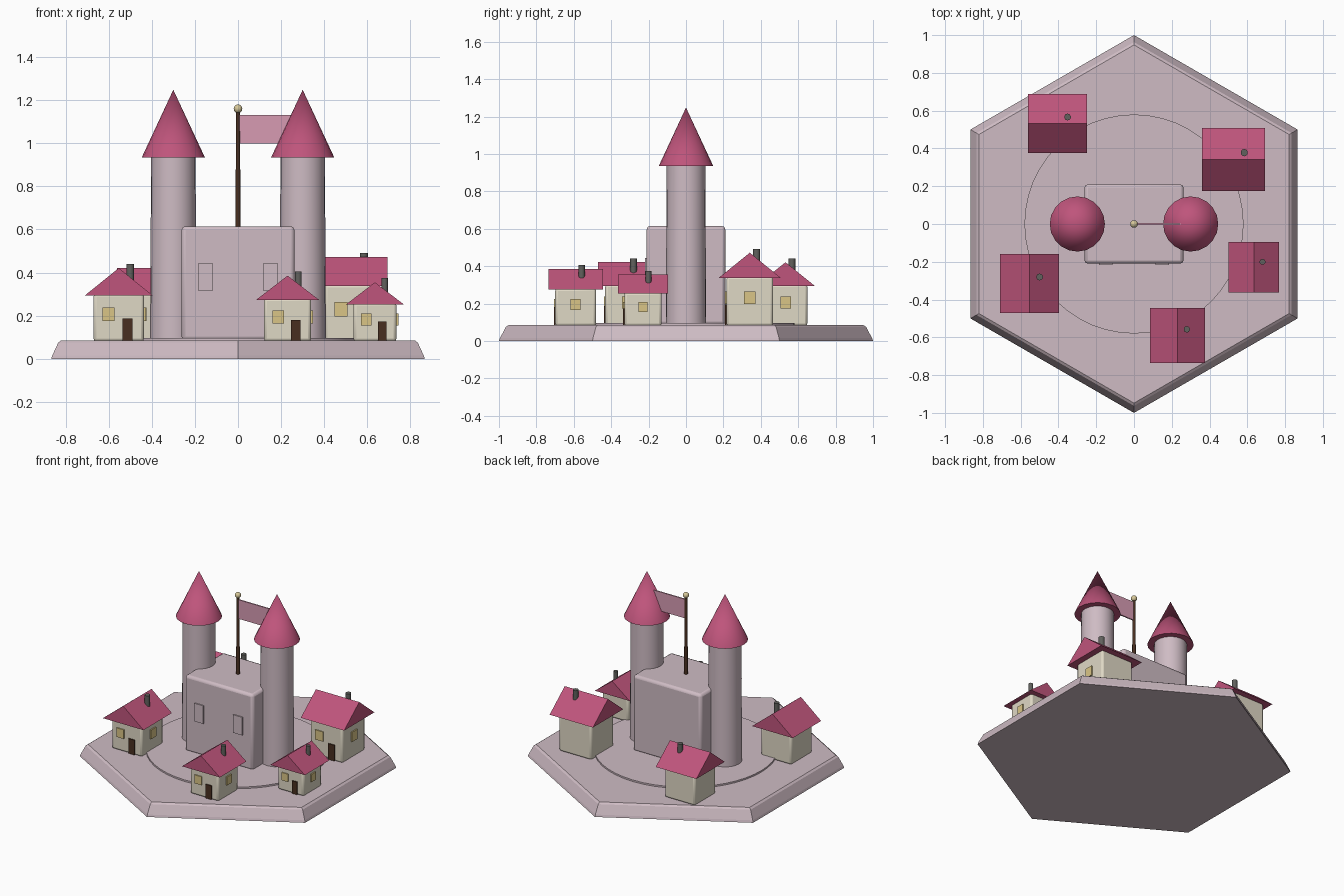
import bpy
import bmesh
from math import sin, cos, tau, radians
from mathutils import Matrix, Vector

cube = bpy.data.objects.get("Cube")
if cube:
    bpy.data.objects.remove(cube, do_unlink=True)


def material(name, r, g, b):
    m = bpy.data.materials.new(name)
    m.use_nodes = True
    m.diffuse_color = (r, g, b, 1)
    bsdf = next(n for n in m.node_tree.nodes if n.type == 'BSDF_PRINCIPLED')
    bsdf.inputs["Base Color"].default_value = (r, g, b, 1)
    return m


STONE = material("pale mauve stone", 0.62, 0.50, 0.55)
ROOF = material("raspberry roof", 0.52, 0.09, 0.20)
CREAM = material("cream wall", 0.74, 0.69, 0.56)
GLASS = material("yellow window", 0.70, 0.56, 0.24)
WOOD = material("dark wood", 0.065, 0.028, 0.014)
IRON = material("grey chimney", 0.12, 0.12, 0.11)
PINK = material("pink flag", 0.68, 0.33, 0.45)
GOLD = material("pale gold", 0.68, 0.58, 0.32)


def finish(name, bm, mat, location=(0, 0, 0), smooth=False, bevel=0):
    bmesh.ops.recalc_face_normals(bm, faces=bm.faces)
    mesh = bpy.data.meshes.new(name)
    bm.to_mesh(mesh)
    bm.free()
    mesh.materials.append(mat)
    ob = bpy.data.objects.new(name, mesh)
    ob.location = location
    bpy.context.collection.objects.link(ob)
    if bevel:
        mod = ob.modifiers.new("soft edges", 'BEVEL')
        mod.width = bevel
        mod.segments = 2
    if smooth:
        bpy.ops.object.select_all(action='DESELECT')
        ob.select_set(True)
        bpy.context.view_layer.objects.active = ob
        bpy.ops.object.shade_smooth_by_angle(angle=radians(40))
    return ob


def box(name, mat, center, size, bevel=0):
    bm = bmesh.new()
    bmesh.ops.create_cube(bm, size=1, matrix=Matrix.Diagonal((*size, 1)))
    return finish(name, bm, mat, center, bevel > 0, bevel)


def turned(name, mat, profile, sides, x=0, y=0, smooth=True, bevel=0):
    """Closed solid from (radius, z) rings; radius 0 makes a tip."""
    bm = bmesh.new()
    rings = []
    for r, z in profile:
        count = sides if r else 1
        rings.append([bm.verts.new((r * sin(tau * i / sides), r * cos(tau * i / sides), z))
                      for i in range(count)])
    for low, high in zip(rings, rings[1:]):
        for i in range(sides):
            j = (i + 1) % sides
            if len(high) == 1:
                bm.faces.new((low[i], low[j], high[0]))
            else:
                bm.faces.new((low[i], low[j], high[j], high[i]))
    for ring in (rings[0], rings[-1]):
        if len(ring) > 1:
            bm.faces.new(ring)
    return finish(name, bm, mat, (x, y, 0), smooth, bevel)


def gable(name, center, size, height, along_x):
    """Solid triangular roof with its ridge along y, or x if asked."""
    bm = bmesh.new()
    h = size / 2
    ends = [[bm.verts.new(p) for p in ((-h, y, 0), (h, y, 0), (0, y, height))]
            for y in (-h, h)]
    for end in ends:
        bm.faces.new(end)
    for i in range(3):
        j = (i + 1) % 3
        bm.faces.new((ends[0][i], ends[0][j], ends[1][j], ends[1][i]))
    if along_x:
        bmesh.ops.rotate(bm, verts=bm.verts, matrix=Matrix.Rotation(tau / 4, 3, 'Z'))
    return finish(name, bm, ROOF, center)


# Hexagonal plinth and round court
GROUND = 0.085
turned("plinth", STONE, [(1, 0), (0.995, 0.015), (0.963, 0.075), (0.948, GROUND)], 6, smooth=False)
turned("court", STONE, [(0.58, 0.07), (0.58, 0.096)], 48)

# Keep with two raised windows
box("keep", STONE, (0, 0, 0.35), (0.524, 0.42, 0.53), bevel=0.018)
for side, x in (("right", -0.15), ("left", 0.15)):
    box(f"keep_window_{side}", STONE, (x, -0.2135, 0.38), (0.07, 0.009, 0.125))

# Towers with conical roofs
for side, x in (("right", -0.3), ("left", 0.3)):
    turned(f"tower_{side}", STONE, [(0.108, 0.08), (0.103, 0.945)], 24, x)
    turned(f"tower_roof_{side}", ROOF, [(0.146, 0.935), (0, 1.248)], 20, x)

# Flag on its pole
turned("flagpole", WOOD, [(0.013, 0.6), (0.009, 1.15)], 10)
box("flag", PINK, (0.127, 0, 1.065), (0.24, 0.009, 0.132))
bm = bmesh.new()
bmesh.ops.create_uvsphere(bm, u_segments=12, v_segments=8, radius=0.02)
finish("flagpole_ball", bm, GOLD, (0, 0, 1.16), True)


def house(name, x, y, size, eaves, ridge, along_x):
    wall = size * 0.75
    half = wall / 2
    box(f"{name}_walls", CREAM, (x, y, (GROUND + eaves) / 2),
        (wall, wall, eaves - GROUND + 0.01), bevel=0.014)
    gable(f"{name}_roof", (x, y, eaves - 0.003), size, ridge - eaves, along_x)
    # Door and windows stand just proud of the walls
    door = size * 0.33
    box(f"{name}_door", WOOD, (x + size * 0.13, y - half - 0.003, GROUND + door / 2),
        (size * 0.15, 0.009, door))
    pane = size * 0.18
    level = GROUND + (eaves - GROUND) * 0.57
    box(f"{name}_front_window", GLASS, (x - size * 0.15, y - half - 0.003, level),
        (pane, 0.009, pane * 1.12))
    box(f"{name}_side_window", GLASS, (x + half + 0.004, y, level),
        (0.009, pane, pane * 1.12))
    turned(f"{name}_chimney", IRON, [(size * 0.058, eaves), (size * 0.058, ridge + 0.017)],
           10, x + size * 0.17, y + size * 0.11)


# Five houses: centre, roof size, eaves and ridge heights, ridge direction
house("west_house", -0.553, -0.315, 0.312, 0.298, 0.424, False)
house("front_house", 0.23, -0.59, 0.291, 0.277, 0.389, False)
house("east_house", 0.635, -0.23, 0.267, 0.256, 0.358, False)
house("back_east_house", 0.527, 0.341, 0.333, 0.34, 0.475, True)
house("back_west_house", -0.405, 0.532, 0.312, 0.298, 0.424, True)
